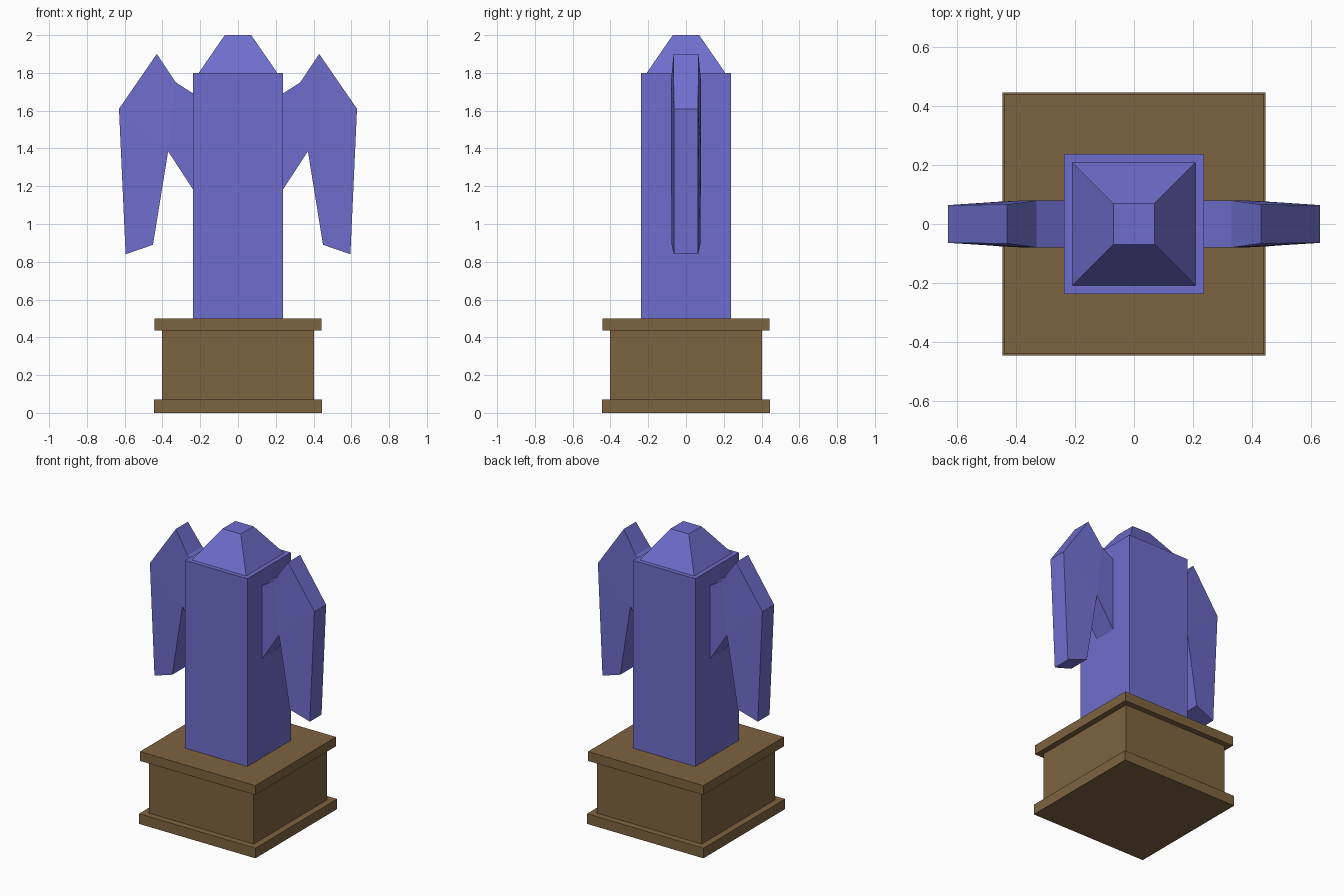
import bpy
import bmesh

if "Cube" in bpy.data.objects:
    bpy.data.objects.remove(bpy.data.objects["Cube"])


def material(name, color):
    m = bpy.data.materials.new(name)
    m.diffuse_color = (*color, 1)
    m.use_nodes = True
    m.node_tree.nodes["Principled BSDF"].inputs["Base Color"].default_value = m.diffuse_color
    return m


BLUE = material("blue_stone", (0.155, 0.155, 0.61))
BROWN = material("brown_stone", (0.21, 0.126, 0.051))


def add_mesh(name, verts, faces, mat):
    bm = bmesh.new()
    vs = [bm.verts.new(v) for v in verts]
    for f in faces:
        bm.faces.new([vs[i] for i in f])
    bmesh.ops.recalc_face_normals(bm, faces=bm.faces)
    mesh = bpy.data.meshes.new(name)
    bm.to_mesh(mesh)
    bm.free()
    mesh.materials.append(mat)
    obj = bpy.data.objects.new(name, mesh)
    bpy.context.collection.objects.link(obj)
    return obj


def block(name, r0, r1, z0, z1, mat):
    """Square block with half-width r0 at the bottom and r1 at the top."""
    corners = [(-1, -1), (1, -1), (1, 1), (-1, 1)]
    verts = [(x * r, y * r, z) for r, z in ((r0, z0), (r1, z1)) for x, y in corners]
    sides = [(i, (i + 1) % 4, (i + 1) % 4 + 4, i + 4) for i in range(4)]
    add_mesh(name, verts, sides + [(3, 2, 1, 0), (4, 5, 6, 7)], mat)


# Stepped plinth
block("plinth_foot", 0.446, 0.446, 0.0, 0.07, BROWN)
block("plinth_body", 0.402, 0.402, 0.07, 0.435, BROWN)
block("plinth_top", 0.441, 0.441, 0.435, 0.5, BROWN)

# Pillar and its tapered cap
block("pillar", 0.238, 0.238, 0.5, 1.8, BLUE)
block("pillar_cap", 0.208, 0.07, 1.8, 2.0, BLUE)

# Folded wings: outline points as (x, z, half thickness), thinner at the outer edge
OUTLINE = [(0.22, 1.68, 0.08), (0.33, 1.75, 0.08), (0.43, 1.90, 0.066),
           (0.63, 1.61, 0.064), (0.595, 0.84, 0.064), (0.45, 0.89, 0.076),
           (0.37, 1.385, 0.08), (0.22, 1.155, 0.08)]
PANELS = [(0, 1, 6, 7), (1, 2, 3, 6), (6, 3, 4, 5)]

for side, sx in (("left", -1), ("right", 1)):
    n = len(OUTLINE)
    verts = [(sx * x, sy * t, z) for sy in (-1, 1) for x, z, t in OUTLINE]
    faces = [(i, (i + 1) % n, (i + 1) % n + n, i + n) for i in range(n)]
    faces += PANELS + [tuple(i + n for i in reversed(p)) for p in PANELS]
    add_mesh(side + "_wing", verts, faces, BLUE)
